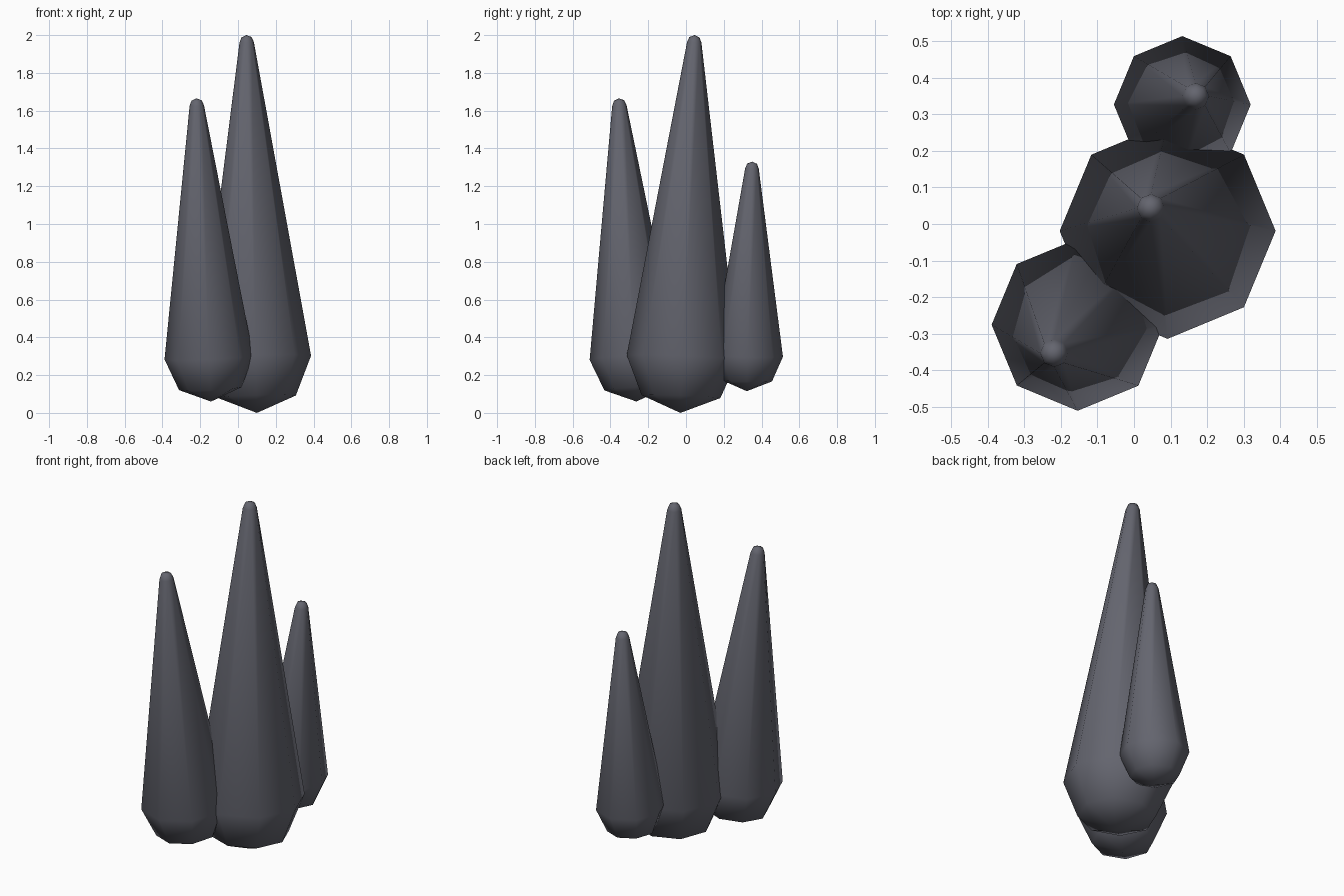
import bpy, bmesh, math
from mathutils import Vector

if "Cube" in bpy.data.objects:
    bpy.data.objects.remove(bpy.data.objects["Cube"])

SIDES = 8
slate = bpy.data.materials.new("slate_grey")
slate.diffuse_color = (0.127, 0.130, 0.158, 1.0)
slate.use_nodes = True
slate.node_tree.nodes["Principled BSDF"].inputs["Base Color"].default_value = slate.diffuse_color


def spike(name, bottom, top, r_base, r_tip):
    """Tapered capsule running from the bottom pole to the top pole."""
    bottom, top = Vector(bottom), Vector(top)
    axis = top - bottom
    length = axis.length
    k = math.sqrt(0.5)
    # (radius, height) of each ring: rounded base, long taper, rounded tip
    profile = [(r_base * k, r_base * (1 - k)), (r_base, r_base),
               (r_tip, length - r_tip), (r_tip * k, length - r_tip * (1 - k))]
    bm = bmesh.new()
    rings = []
    for r, z in profile:
        rings.append([bm.verts.new((r * math.cos(i * math.tau / SIDES),
                                    r * math.sin(i * math.tau / SIDES), z))
                      for i in range(SIDES)])
    low = bm.verts.new((0, 0, 0))
    high = bm.verts.new((0, 0, length))
    for i in range(SIDES):
        j = (i + 1) % SIDES
        bm.faces.new((low, rings[0][j], rings[0][i]))
        for a, b in zip(rings, rings[1:]):
            bm.faces.new((a[i], a[j], b[j], b[i]))
        bm.faces.new((rings[-1][i], rings[-1][j], high))
    for f in bm.faces:
        f.smooth = True
    # lean the spike along its axis
    turn = Vector((0, 0, 1)).rotation_difference(axis)
    for v in bm.verts:
        v.co = turn @ v.co + bottom
    mesh = bpy.data.meshes.new(name)
    bm.to_mesh(mesh)
    bm.free()
    mesh.materials.append(slate)
    obj = bpy.data.objects.new(name, mesh)
    bpy.context.collection.objects.link(obj)


spike("tall_spike", (0.10, -0.03, 0.0), (0.045, 0.045, 2.0), 0.295, 0.038)
spike("middle_spike", (-0.143, -0.262, 0.06), (-0.22, -0.355, 1.665), 0.235, 0.038)
spike("short_spike", (0.125, 0.322, 0.115), (0.17, 0.35, 1.33), 0.187, 0.036)
